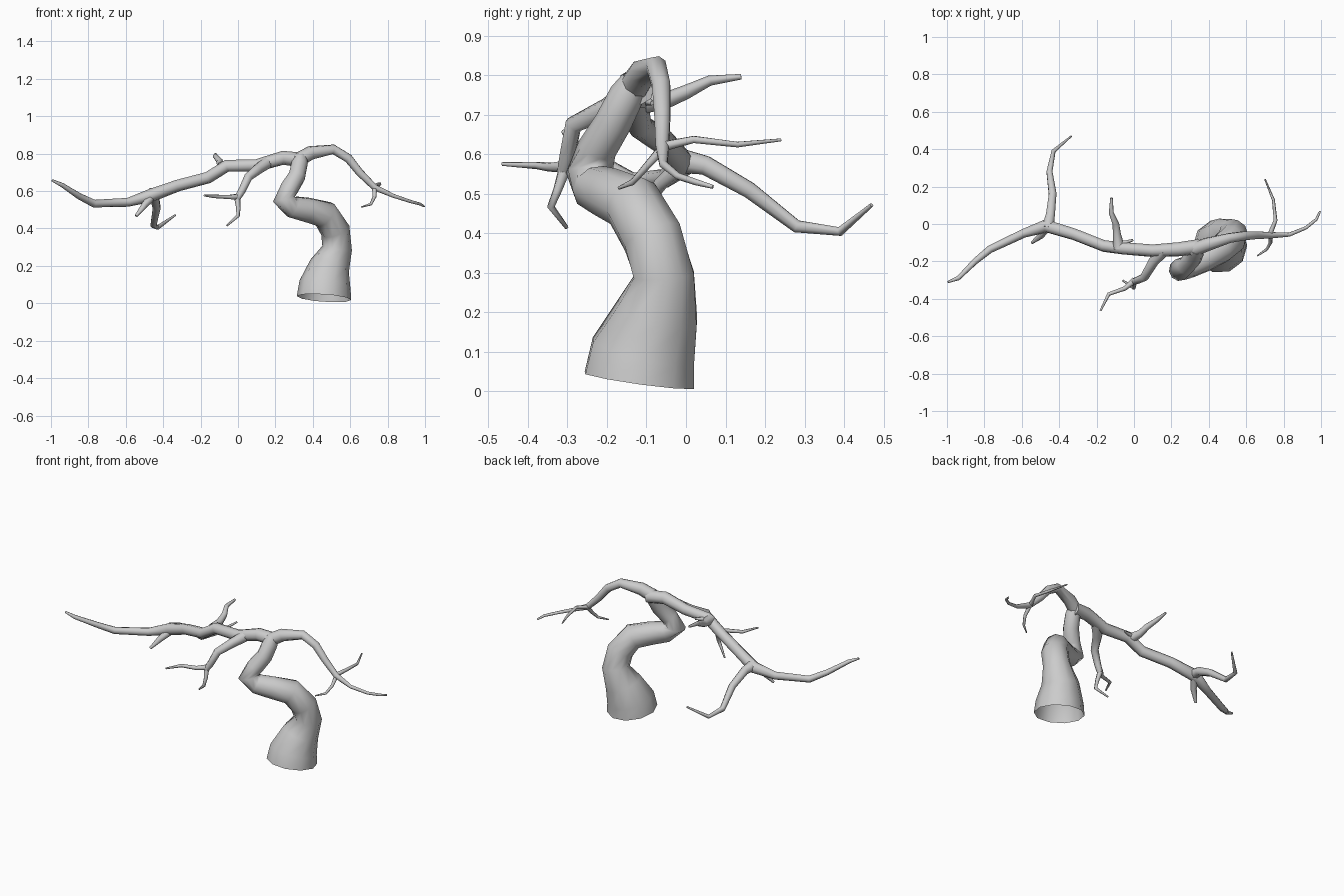
import bpy, bmesh, math
from mathutils import Vector


def tube(name, pts, sides=8, cap_start=True):
    """Tapered limb through (x, y, z, radius) points, with a twist-free frame."""
    P = [Vector(p[:3]) for p in pts]
    bm = bmesh.new()
    rings, ref = [], Vector((0.3, 1, 0.1))
    for i, p in enumerate(P):
        t = Vector()
        if i > 0:
            t += (p - P[i - 1]).normalized()
        if i < len(P) - 1:
            t += (P[i + 1] - p).normalized()
        t.normalize()
        u = ref - t * ref.dot(t)
        if u.length < 1e-3:
            u = t.orthogonal()
        u.normalize()
        ref = u
        v = t.cross(u)
        rings.append([bm.verts.new(p + (u * math.cos(a) + v * math.sin(a)) * pts[i][3])
                      for a in (2 * math.pi * k / sides for k in range(sides))])
    for a, b in zip(rings, rings[1:]):
        for k in range(sides):
            n = (k + 1) % sides
            bm.faces.new((a[k], a[n], b[n], b[k]))
    bm.faces.new(rings[-1])
    if cap_start:
        bm.faces.new(rings[0][::-1])
    me = bpy.data.meshes.new(name)
    bm.to_mesh(me)
    bm.free()
    ob = bpy.data.objects.new(name, me)
    bpy.context.collection.objects.link(ob)
    for f in me.polygons:
        f.use_smooth = len(f.vertices) == 4
    return ob


# Trunk, open at the foot
tube("trunk", [
    (.46, -.118, .028, .146), (.465, -.108, .10, .138), (.49, -.072, .20, .108),
    (.53, -.056, .295, .08), (.52, -.085, .39, .079), (.465, -.135, .475, .076),
    (.375, -.19, .498, .068), (.295, -.228, .515, .062), (.245, -.245, .555, .06),
    (.275, -.225, .615, .05), (.315, -.185, .68, .047), (.33, -.15, .75, .045),
    (.335, -.13, .785, .036)], sides=10, cap_start=False)

# Right limb and its twigs
tube("right_branch", [
    (.31, -.14, .76, .04), (.39, -.11, .805, .037), (.51, -.075, .823, .027),
    (.59, -.063, .775, .025), (.65, -.06, .70, .022), (.73, -.06, .62, .018),
    (.83, -.057, .575, .011), (.92, -.02, .545, .009), (.975, .025, .53, .008),
    (.995, .068, .518, .005)])
tube("right_back_twig", [
    (.725, -.06, .62, .014), (.757, .02, .638, .01), (.745, .13, .625, .008),
    (.70, .24, .637, .004)], sides=6)
tube("right_front_twig", [
    (.73, -.055, .62, .014), (.73, -.10, .57, .01), (.71, -.135, .53, .008),
    (.66, -.17, .515, .004)], sides=6)

# Long left limb
tube("left_branch", [
    (.35, -.12, .765, .04), (.24, -.135, .778, .038), (.10, -.143, .737, .034),
    (-.06, -.13, .735, .033), (-.16, -.118, .672, .032), (-.32, -.055, .63, .032),
    (-.47, -.01, .575, .036), (-.59, -.05, .54, .024), (-.77, -.135, .533, .021),
    (-.85, -.20, .573, .017), (-.94, -.29, .632, .012), (-.995, -.31, .658, .006)])

# Back limb curling up at the tip
tube("back_branch", [
    (-.46, -.02, .585, .034), (-.447, .05, .572, .026), (-.435, .16, .51, .022),
    (-.452, .28, .418, .017), (-.43, .39, .405, .012), (-.335, .47, .472, .005)])
tube("left_front_twig", [
    (-.46, -.01, .57, .024), (-.50, -.065, .525, .018), (-.545, -.10, .467, .008)], sides=6)

# Upper shoot on the left limb
tube("upper_shoot", [
    (-.08, -.13, .73, .032), (-.092, -.05, .737, .021), (-.097, .0, .758, .018),
    (-.122, .06, .787, .013), (-.12, .14, .797, .007)])
tube("upper_twig", [(-.08, -.105, .735, .016), (-.045, -.10, .735, .012),
                    (-.005, -.085, .73, .006)], sides=6)

# Front limb, drooping and forking
tube("front_branch", [
    (.16, -.14, .755, .034), (.105, -.20, .715, .028), (.055, -.285, .675, .023),
    (.02, -.30, .60, .02), (-.008, -.31, .555, .017)])
tube("front_fork_out", [
    (.005, -.30, .57, .018), (-.05, -.345, .568, .012), (-.135, -.375, .572, .01),
    (-.18, -.465, .576, .005)], sides=6)
tube("front_fork_down", [
    (-.005, -.305, .57, .017), (.002, -.325, .51, .012), (0, -.342, .468, .01),
    (-.06, -.302, .415, .005)], sides=6)
